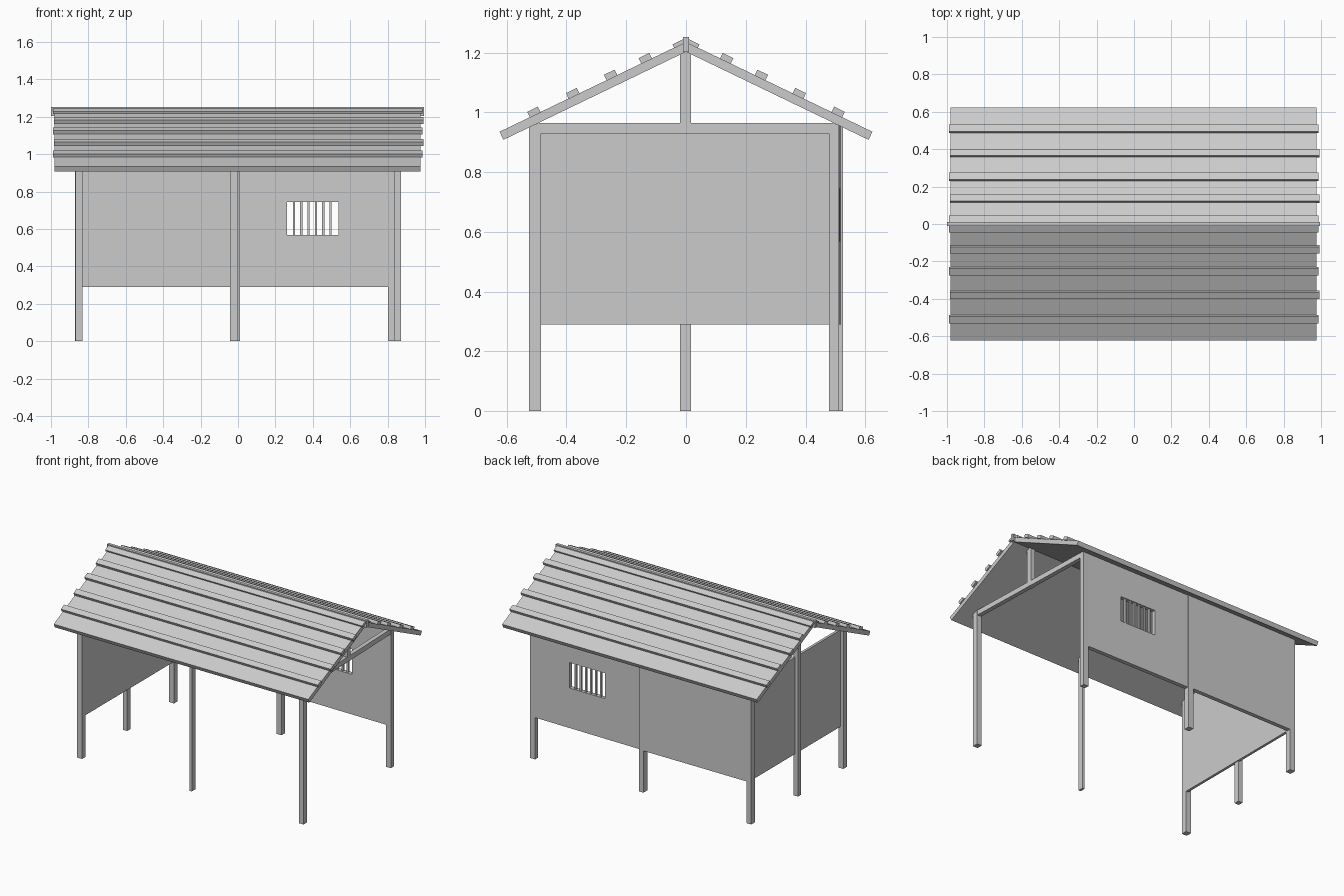
import bpy, math
from mathutils import Vector, Matrix

cube = bpy.data.objects.get("Cube")
if cube:
    bpy.data.objects.remove(cube, do_unlink=True)

grey = bpy.data.materials.new("light grey")
grey.use_nodes = True
grey.diffuse_color = (0.6, 0.6, 0.6, 1)
grey.node_tree.nodes["Principled BSDF"].inputs["Base Color"].default_value = (0.6, 0.6, 0.6, 1)

FACES = [(0, 1, 3, 2), (4, 6, 7, 5), (0, 4, 5, 1), (2, 3, 7, 6), (0, 2, 6, 4), (1, 5, 7, 3)]


def box(name, x, y, z, skew_x=0.0, skew_y=0.0, matrix=None):
    """Box from ranges; skew_x shifts the far y end in x, skew_y the far x end in y."""
    verts = [Vector((x[i] + skew_x * j, y[j] + skew_y * i, z[k]))
             for i in (0, 1) for j in (0, 1) for k in (0, 1)]
    if matrix:
        verts = [matrix @ v for v in verts]
    mesh = bpy.data.meshes.new(name)
    mesh.from_pydata(verts, [], FACES)
    mesh.materials.append(grey)
    ob = bpy.data.objects.new(name, mesh)
    bpy.context.collection.objects.link(ob)
    return ob


# Posts
FLOOR, TOP = 0.29, 0.96
front, back = (-0.525, -0.485), (0.485, 0.526)
left_x = (-0.87, -0.832)
box("front_post_right", left_x, front, (0, TOP))
box("front_post_middle", (-0.005, 0.012), front, (0, TOP))
box("front_post_left", (0.835, 0.872), front, (0, TOP))
box("back_post_right", left_x, back, (0, TOP))
box("back_post_middle", (-0.042, -0.005), back, (0, TOP))
box("back_post_left", (0.802, 0.84), (0.478, 0.512), (0, TOP))
box("end_post_middle", (-0.872, -0.838), (-0.02, 0.016), (0, 1.215))

# Open end: tie beam and king post
box("tie_beam", (0.84, 0.87), (-0.5, 0.5), (0.93, 0.965), skew_x=-0.033)
box("king_post", (0.82, 0.855), (-0.02, 0.016), (0.93, 1.215))

# Walls
box("end_wall", (-0.85, -0.832), (-0.487, 0.488), (FLOOR, 0.962))
box("back_wall_right", (-0.834, -0.03), (0.497, 0.526), (FLOOR, TOP))
wall = box("back_wall_left", (-0.03, 0.805), (0.49, 0.519), (FLOOR, TOP), skew_y=-0.008)

# Barred window cut through the back wall
wx, wz = (0.263, 0.537), (0.568, 0.745)
cutter = box("window_cutter", wx, (0.4, 0.6), wz)
cutter.hide_render = True
mod = wall.modifiers.new("window", 'BOOLEAN')
mod.operation, mod.object, mod.solver = 'DIFFERENCE', cutter, 'EXACT'
bpy.context.view_layer.update()
cut = bpy.data.meshes.new_from_object(wall.evaluated_get(bpy.context.evaluated_depsgraph_get()))
wall.modifiers.clear()
wall.data = cut
bpy.data.objects.remove(cutter, do_unlink=True)
step = (wx[1] - wx[0]) / 7
for i in range(1, 7):
    x = wx[0] + step * i - 0.003
    box(f"window_bar_{i}", (x - 0.006, x + 0.006), (0.496, 0.508), wz)

# Roof slabs and battens, laid along each slope
APEX, SLOPE = 1.236, math.atan(0.482)
LENGTH = 0.624 / math.cos(SLOPE)
for side, name in ((-1, "front"), (1, "back")):
    down = Vector((0, side * math.cos(SLOPE), -math.sin(SLOPE)))
    up = Vector((0, side * math.sin(SLOPE), math.cos(SLOPE)))
    frame = Matrix((Vector((1, 0, 0)), down, up)).transposed().to_4x4()
    frame.translation = (0, 0, APEX)
    box(f"{name}_roof", (-0.98, 0.977), (0.0, LENGTH), (-0.03, 0), matrix=frame)
    for i, y in enumerate((0.022, 0.132, 0.248, 0.375, 0.505)):
        s = y / math.cos(SLOPE)
        slip = 0.006 * (i % 2)
        box(f"{name}_batten_{i + 1}", (-0.99 + slip, 0.986 + slip),
            (s - 0.02, s + 0.02), (-0.002, 0.02 if i else 0.012), matrix=frame)

# Ridge
box("ridge_beam", (-1, 0.995), (-0.01, 0.01), (1.203, 1.252))
